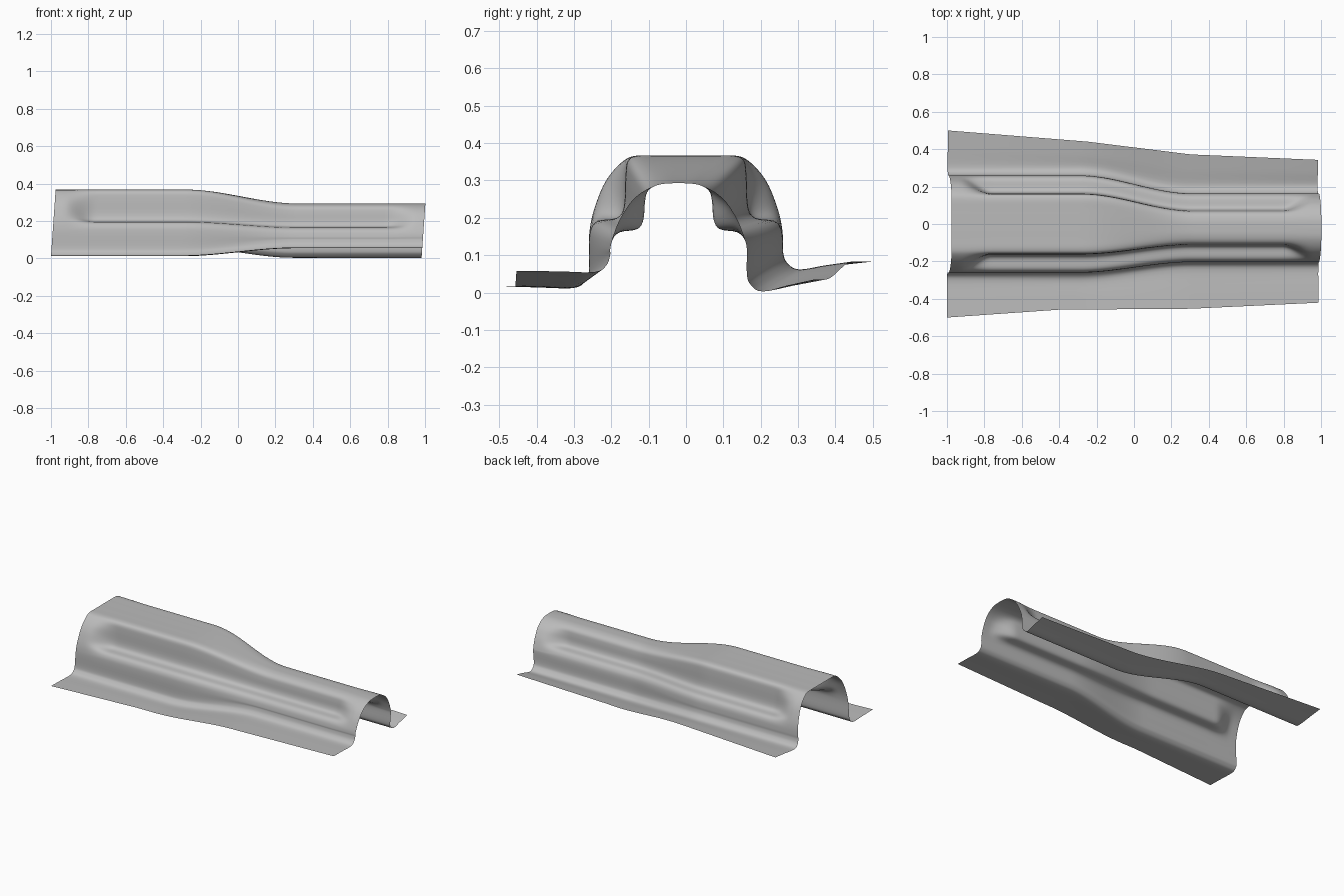
import bpy
from mathutils import Vector

cube = bpy.data.objects.get("Cube")
if cube:
    bpy.data.objects.remove(cube, do_unlink=True)

# Half sections (distance from centreline, height), crown to wall
BIG_PLAIN = [(0, .367), (.08, .367), (.135, .366), (.165, .354), (.198, .322), (.222, .285),
             (.24, .24), (.252, .2), (.258, .165), (.26, .13)]
BIG_STEP = [(0, .367), (.08, .367), (.132, .366), (.156, .352), (.162, .31), (.166, .23),
            (.185, .2), (.235, .192), (.255, .17), (.26, .13)]
SMALL_PLAIN = [(0, .293), (.04, .291), (.07, .283), (.1, .267), (.125, .245), (.145, .217),
               (.16, .19), (.172, .16), (.18, .135), (.183, .115)]
SMALL_STEP = [(0, .293), (.035, .292), (.066, .284), (.084, .268), (.09, .24), (.094, .195),
              (.11, .17), (.155, .162), (.175, .145), (.183, .115)]

# Flange rules per side: foot heights, edge heights, and edge distance along x
FRONT = dict(sign=-1, foot=(.012, .055), rim=(.016, .058),
             edge=[(-1, .5), (-.4, .458), (.3, .453), (1, .42)])
REAR = dict(sign=1, foot=(.062, .003), rim=(.083, .035),
            edge=[(-1, .5), (-.25, .44), (.3, .372), (1, .342)])


def smooth(a, b, x):
    t = min(1, max(0, (x - a) / (b - a)))
    return t * t * (3 - 2 * t)


def mix(a, b, t):
    return a + (b - a) * t


def along(keys, x):
    for (x0, v0), (x1, v1) in zip(keys, keys[1:]):
        if x <= x1:
            return mix(v0, v1, (x - x0) / (x1 - x0))
    return keys[-1][1]


def spline(points, steps=4):
    """Catmull-Rom curve through the points."""
    p = [points[0]] + points + [points[-1]]
    out = []
    for a, b, c, d in zip(p, p[1:], p[2:], p[3:]):
        for i in range(steps):
            t = i / steps
            out.append(b + (c - a) * t / 2 + (a * 2 - b * 5 + c * 4 - d) * t**2 / 2
                       + (b * 3 - a - c * 3 + d) * t**3 / 2)
    return out + [points[-1]]


def half_section(x, side):
    taper = smooth(-.3, .3, x)
    bead = smooth(-.95, -.78, x) * (1 - smooth(.78, .94, x))
    centre = mix(0, -.02, taper)
    sign = side["sign"]
    pts = []
    for bp, bs, sp, ss in zip(BIG_PLAIN, BIG_STEP, SMALL_PLAIN, SMALL_STEP):
        big = Vector(bp).lerp(Vector(bs), bead)
        small = Vector(sp).lerp(Vector(ss), bead)
        d, z = big.lerp(small, taper)
        pts.append(Vector((centre + sign * d, z)))
    # rounded foot and outward flange
    wall = pts[-1].x
    foot, rim = mix(*side["foot"], taper), mix(*side["rim"], taper)
    edge = sign * along(side["edge"], x)
    pts += [Vector((wall, foot + .045)), Vector((wall + sign * .01, foot + .018)),
            Vector((wall + sign * .042, foot)),
            Vector((mix(wall, edge, .6), mix(foot, rim, .5))), Vector((edge, rim))]
    return spline(pts)


# Pressed sheet: sections lofted along x, with leaning ends
COUNT = 100
verts, faces = [], []
for i in range(COUNT + 1):
    x = mix(-1, .982, i / COUNT)
    front, rear = half_section(x, FRONT), half_section(x, REAR)
    row = front[::-1] + rear[1:]
    verts += [(x + .07 * (p.y - .01), p.x, p.y) for p in row]
n = len(row)
for i in range(COUNT):
    for j in range(n - 1):
        a = i * n + j
        faces.append((a, a + n, a + n + 1, a + 1))

mesh = bpy.data.meshes.new("tunnel_panel")
mesh.from_pydata(verts, [], faces)
panel = bpy.data.objects.new("tunnel_panel", mesh)
bpy.context.collection.objects.link(panel)

# Plain grey metal
grey = bpy.data.materials.new("sheet_grey")
grey.use_nodes = True
colour = (.5, .5, .5, 1)
grey.diffuse_color = colour
grey.node_tree.nodes["Principled BSDF"].inputs["Base Color"].default_value = colour
mesh.materials.append(grey)

bpy.context.view_layer.objects.active = panel
panel.select_set(True)
bpy.ops.object.shade_smooth_by_angle(angle=1.2)
